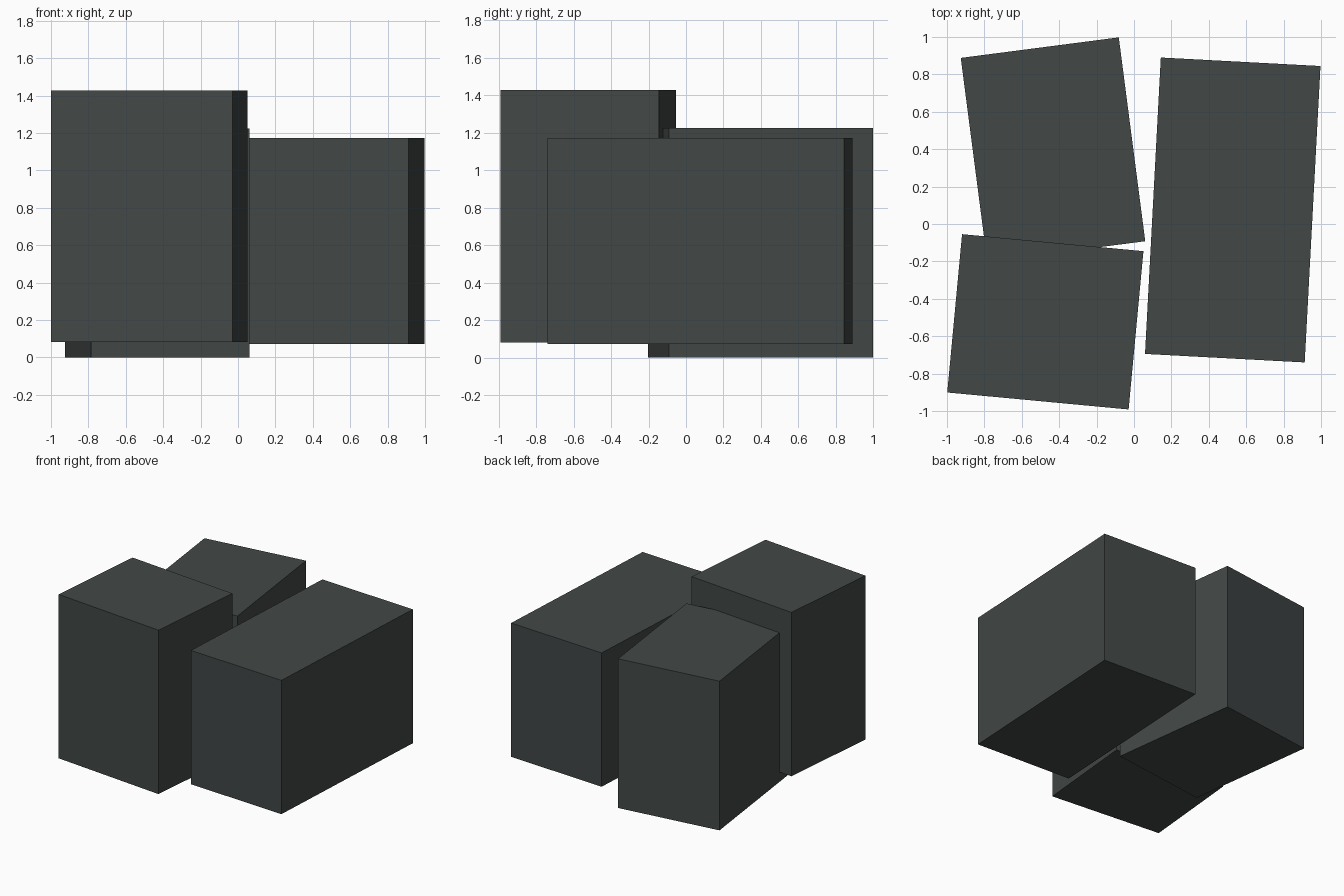
import bpy
import math

if "Cube" in bpy.data.objects:
    bpy.data.objects.remove(bpy.data.objects["Cube"])

# One dark grey for every block
grey = bpy.data.materials.new("dark_grey")
grey.diffuse_color = (0.055, 0.065, 0.063, 1.0)
grey.use_nodes = True
grey.node_tree.nodes["Principled BSDF"].inputs["Base Color"].default_value = grey.diffuse_color


def block(name, centre, size, z_min, z_max, angle):
    """Upright box turned about the vertical axis."""
    bpy.ops.mesh.primitive_cube_add(size=1)
    ob = bpy.context.object
    ob.name = name
    ob.scale = (size[0], size[1], z_max - z_min)
    ob.location = (centre[0], centre[1], (z_min + z_max) / 2)
    ob.rotation_euler.z = math.radians(angle)
    ob.data.materials.append(grey)


# Three loosely stacked crates
block("back_left_block", (-0.433, 0.398), (0.852, 1.099), 0.0, 1.225, 7.4)
block("front_left_block", (-0.474, -0.523), (0.974, 0.85), 0.082, 1.428, -5.35)
block("right_block", (0.528, 0.075), (0.855, 1.587), 0.073, 1.172, -3.05)
